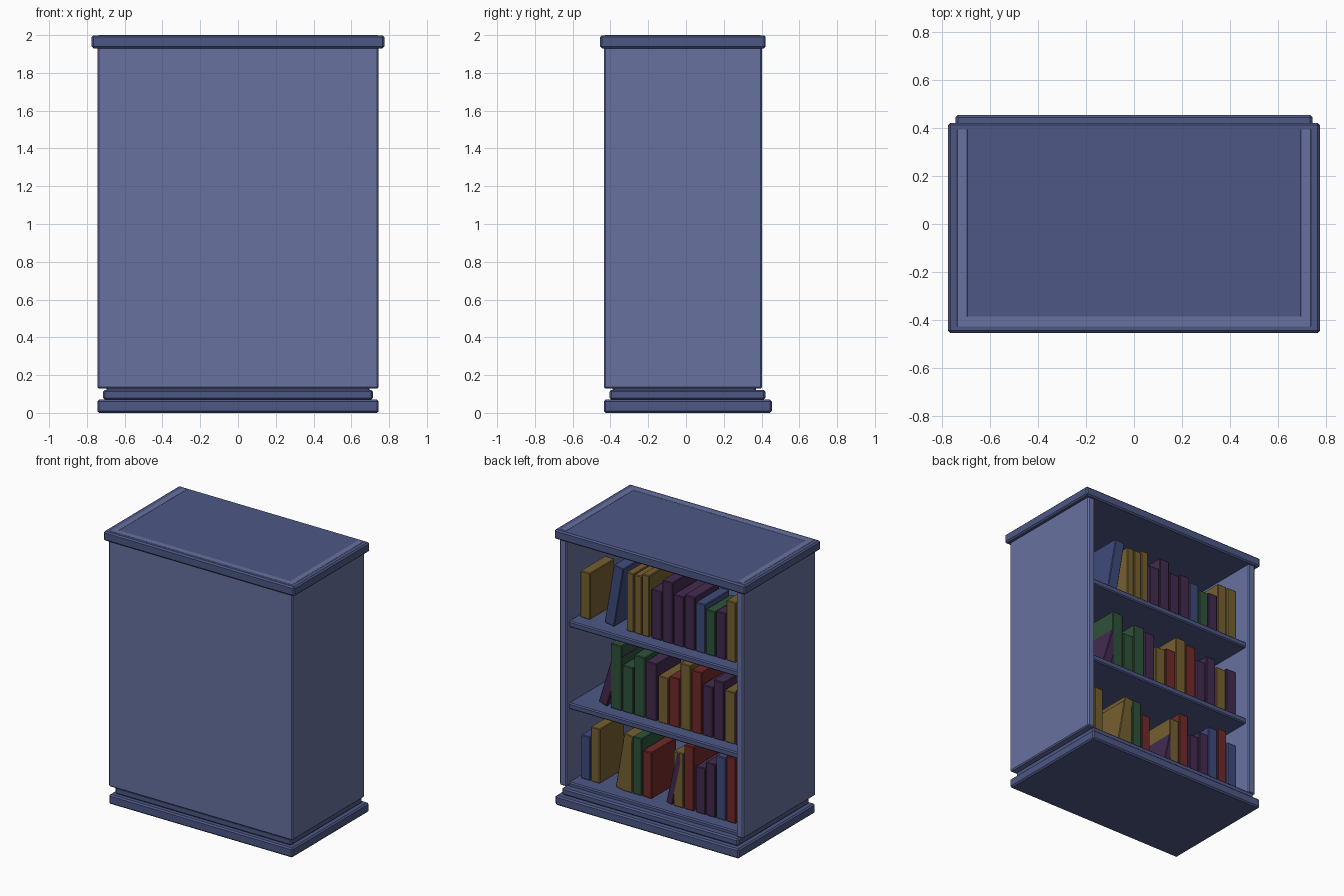
import bpy, bmesh

if "Cube" in bpy.data.objects:
    bpy.data.objects.remove(bpy.data.objects["Cube"])


def material(name, rgb):
    m = bpy.data.materials.new(name)
    m.diffuse_color = (*rgb, 1)
    m.use_nodes = True
    m.node_tree.nodes["Principled BSDF"].inputs["Base Color"].default_value = m.diffuse_color
    return m


FRAME = material("dark_blue_wood", (0.075, 0.097, 0.235))
PANEL = material("light_blue_wood", (0.135, 0.165, 0.35))
COVERS = {
    "gold": material("gold_cover", (0.18, 0.115, 0.03)),
    "red": material("red_cover", (0.165, 0.022, 0.022)),
    "green": material("green_cover", (0.028, 0.085, 0.042)),
    "purple": material("purple_cover", (0.055, 0.024, 0.08)),
    "blue": material("blue_cover", (0.05, 0.07, 0.2)),
}


def box(name, x, y, z, mat, bevel=0.008):
    """Bevelled box from (min, max) ranges, origin at its lower left corner."""
    bm = bmesh.new()
    bmesh.ops.create_cube(bm, size=1)
    for v in bm.verts:
        v.co = [(c + 0.5) * (r[1] - r[0]) for c, r in zip(v.co, (x, y, z))]
    mesh = bpy.data.meshes.new(name)
    bm.to_mesh(mesh)
    bm.free()
    mesh.materials.append(mat)
    ob = bpy.data.objects.new(name, mesh)
    ob.location = (x[0], y[0], z[0])
    bpy.context.collection.objects.link(ob)
    mod = ob.modifiers.new("bevel", "BEVEL")
    mod.width = bevel
    mod.segments = 1
    return ob


def centred(half):
    return (-half, half)


# Stepped base and top slab
box("base", centred(0.745), (-0.435, 0.455), (0, 0.07), FRAME, 0.01)
box("plinth", centred(0.715), (-0.405, 0.42), (0.07, 0.122), FRAME, 0.01)
box("top_slab", centred(0.775), (-0.455, 0.422), (1.93, 1.999), FRAME, 0.01)

# Closed panel and two sides, running up flush through the slab
box("closed_panel", centred(0.745), (-0.435, -0.378), (0.128, 2.0), PANEL)
for name, x0 in (("left_side", -0.745), ("right_side", 0.688)):
    box(name, (x0, x0 + 0.057), (-0.435, 0.402), (0.128, 2.0), PANEL)

# Shelves
SHELVES = {"bottom": 0.15, "middle": 0.73, "upper": 1.33}
for name, top in SHELVES.items():
    box(name + "_shelf", centred(0.695), (-0.39, 0.37), (top - 0.045, top), FRAME)


def book_run(shelf, x_from, x_to, colours, heights, lean=0):
    """Row of evenly wide books packed from x_from down to x_to, tilted by lean."""
    z = SHELVES[shelf]
    colours = colours.split()
    step = (x_from - x_to) / len(colours)
    for i, (colour, h) in enumerate(zip(colours, heights)):
        x = x_from - i * step
        book = box(f"{shelf}_{colour}_book", (x - step + 0.006, x), (-0.01, 0.275),
                   (z, z + h), COVERS[colour], 0.005)
        book.rotation_euler.y = -lean


# Upper shelf books
book_run("upper", 0.665, 0.58, "gold", [0.34])
book_run("upper", 0.47, 0.385, "blue", [0.45], lean=0.17)
book_run("upper", 0.29, 0.1, "gold gold gold", [0.43, 0.43, 0.45])
book_run("upper", 0.09, -0.27, "purple purple purple purple", [0.36, 0.45, 0.37, 0.39])
book_run("upper", -0.27, -0.685, "blue green purple gold gold", [0.36, 0.33, 0.34, 0.44, 0.44])

# Middle shelf books
book_run("middle", 0.52, 0.445, "purple", [0.42], lean=0.3)
book_run("middle", 0.42, 0.04, "green green green purple", [0.475, 0.34, 0.44, 0.42])
book_run("middle", 0.035, -0.685, "gold red gold red purple purple gold purple",
         [0.34, 0.36, 0.48, 0.455, 0.37, 0.43, 0.38, 0.4])

# Bottom shelf books
book_run("bottom", 0.66, 0.5, "blue gold", [0.32, 0.4])
book_run("bottom", 0.38, 0.3, "gold", [0.42], lean=0.17)
book_run("bottom", 0.32, 0.08, "gold green red", [0.39, 0.42, 0.34])
book_run("bottom", -0.03, -0.085, "purple", [0.4], lean=0.22)
book_run("bottom", -0.09, -0.26, "gold red", [0.4, 0.47])
book_run("bottom", -0.27, -0.685, "purple purple blue red blue", [0.34, 0.39, 0.46, 0.48, 0.4])
